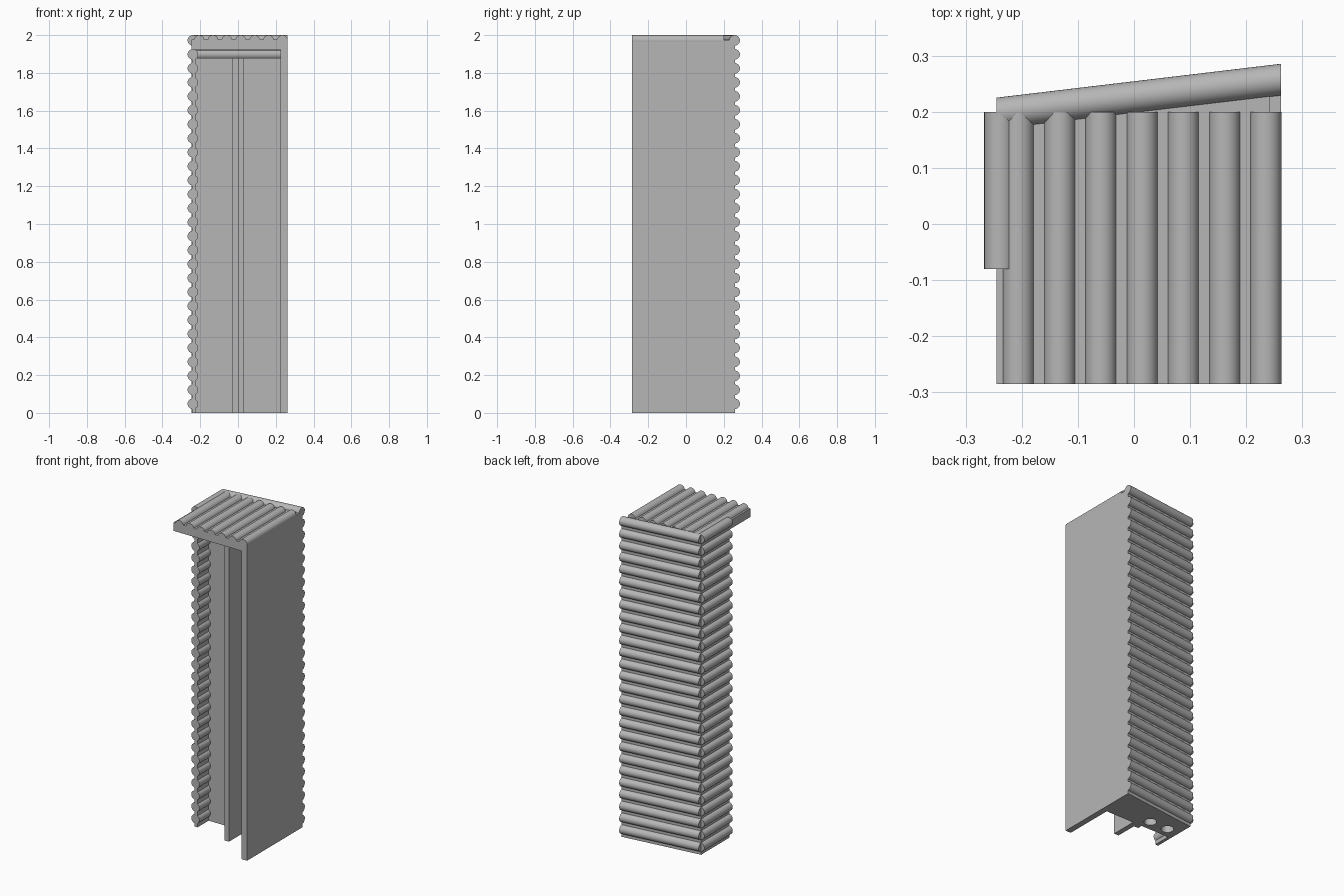
import bpy, bmesh
from mathutils import Vector

cube = bpy.data.objects.get("Cube")
if cube:
    bpy.data.objects.remove(cube, do_unlink=True)

grey = bpy.data.materials.new("plain_grey")
grey.use_nodes = True
colour = (0.47, 0.47, 0.47, 1)
grey.diffuse_color = colour
grey.node_tree.nodes["Principled BSDF"].inputs["Base Color"].default_value = colour

R = 0.028          # log radius
PITCH = 0.074      # log spacing
LEFT, RIGHT = -0.245, 0.262
FRONT = -0.285


def back_y(x):
    """Centre line of the slanted back wall."""
    return 0.197 + (x - LEFT) * 0.119


def finish(name, bm, smooth=False):
    bmesh.ops.recalc_face_normals(bm, faces=bm.faces[:])
    mesh = bpy.data.meshes.new(name)
    bm.to_mesh(mesh)
    bm.free()
    mesh.materials.append(grey)
    ob = bpy.data.objects.new(name, mesh)
    bpy.context.collection.objects.link(ob)
    if smooth:
        bpy.ops.object.select_all(action='DESELECT')
        ob.select_set(True)
        bpy.context.view_layer.objects.active = ob
        bpy.ops.object.shade_smooth_by_angle()
    return ob


def prism(name, outline, z0, z1):
    """Upright block from a floor plan."""
    bm = bmesh.new()
    base = bm.faces.new([bm.verts.new((x, y, z0)) for x, y in outline])
    top = bmesh.ops.extrude_face_region(bm, geom=[base])["geom"]
    bmesh.ops.translate(bm, vec=(0, 0, z1 - z0),
                        verts=[v for v in top if isinstance(v, bmesh.types.BMVert)])
    return finish(name, bm)


def logs(name, pairs, skew_ends=False):
    """Row of round logs, each running from one point to another."""
    bm = bmesh.new()
    for a, b in pairs:
        a, b = Vector(a), Vector(b)
        axis = b - a
        turn = axis.to_track_quat('Z', 'Y').to_matrix().to_4x4()
        turn.translation = (a + b) / 2
        made = bmesh.ops.create_cone(bm, cap_ends=True, segments=32, radius1=R,
                                     radius2=R, depth=axis.length, matrix=turn)
        if skew_ends:   # trim the ends square to the side walls
            n = axis.normalized()
            for v in made["verts"]:
                end = a.x if (v.co - a).length < (v.co - b).length else b.x
                v.co += n * ((end - v.co.x) / n.x)
    return finish(name, bm, True)


# Wall and roof logs
heights = [1.972 - PITCH * i for i in range(27)]
logs("back_logs", [((LEFT, back_y(LEFT), z), (RIGHT, back_y(RIGHT), z))
                   for z in heights], True)
logs("side_logs", [((-0.239, -0.08, z), (-0.239, 0.2, z)) for z in heights])
xs = [-0.206 + 0.0735 * i for i in range(7)]
logs("roof_logs", [((x, FRONT, 1.972), (x, 0.2, 1.972)) for x in xs])

# Flat boards behind the logs
prism("side_board", [(-0.244, -0.08), (-0.224, -0.08), (-0.224, 0.2), (-0.244, 0.2)], 0, 1.98)
prism("back_board", [(LEFT, back_y(LEFT) - 0.02), (RIGHT, back_y(RIGHT) - 0.02),
                     (RIGHT, back_y(RIGHT) + 0.003), (LEFT, back_y(LEFT) + 0.003)], 0, 1.98)
prism("roof_board", [(LEFT, FRONT), (RIGHT - 0.02, FRONT), (RIGHT - 0.02, back_y(RIGHT)),
                     (LEFT, back_y(LEFT))], 1.925, 1.978)
prism("right_wall", [(0.225, FRONT), (RIGHT, FRONT), (RIGHT, back_y(RIGHT)),
                     (0.225, back_y(0.225))], 0, 1.973)

# Inner block with two round shafts
block = prism("inner_block", [(-0.224, 0.03), (0.225, 0.03), (0.225, back_y(0.225)),
                              (-0.224, back_y(-0.224))], 0, 1.878)
bm = bmesh.new()
for x in (-0.04, -0.165):
    made = bmesh.ops.create_cone(bm, cap_ends=True, segments=32, radius1=0.036,
                                 radius2=0.036, depth=1.9)
    bmesh.ops.translate(bm, verts=made["verts"], vec=(x, 0.095, 0.85))
cutter = finish("shaft_cutter", bm)
cutter.hide_render = True
cutter.hide_viewport = True
cut = block.modifiers.new("shafts", 'BOOLEAN')
cut.operation = 'DIFFERENCE'
cut.solver = 'EXACT'
cut.object = cutter

# Upright divider with a shallow step beside it
prism("divider", [(0, -0.135), (0.032, -0.135), (0.032, 0.04), (0, 0.04)], 0, 1.878)
prism("divider_step", [(-0.03, 0.0), (0.01, 0.0), (0.01, 0.04), (-0.03, 0.04)], 0, 1.878)
